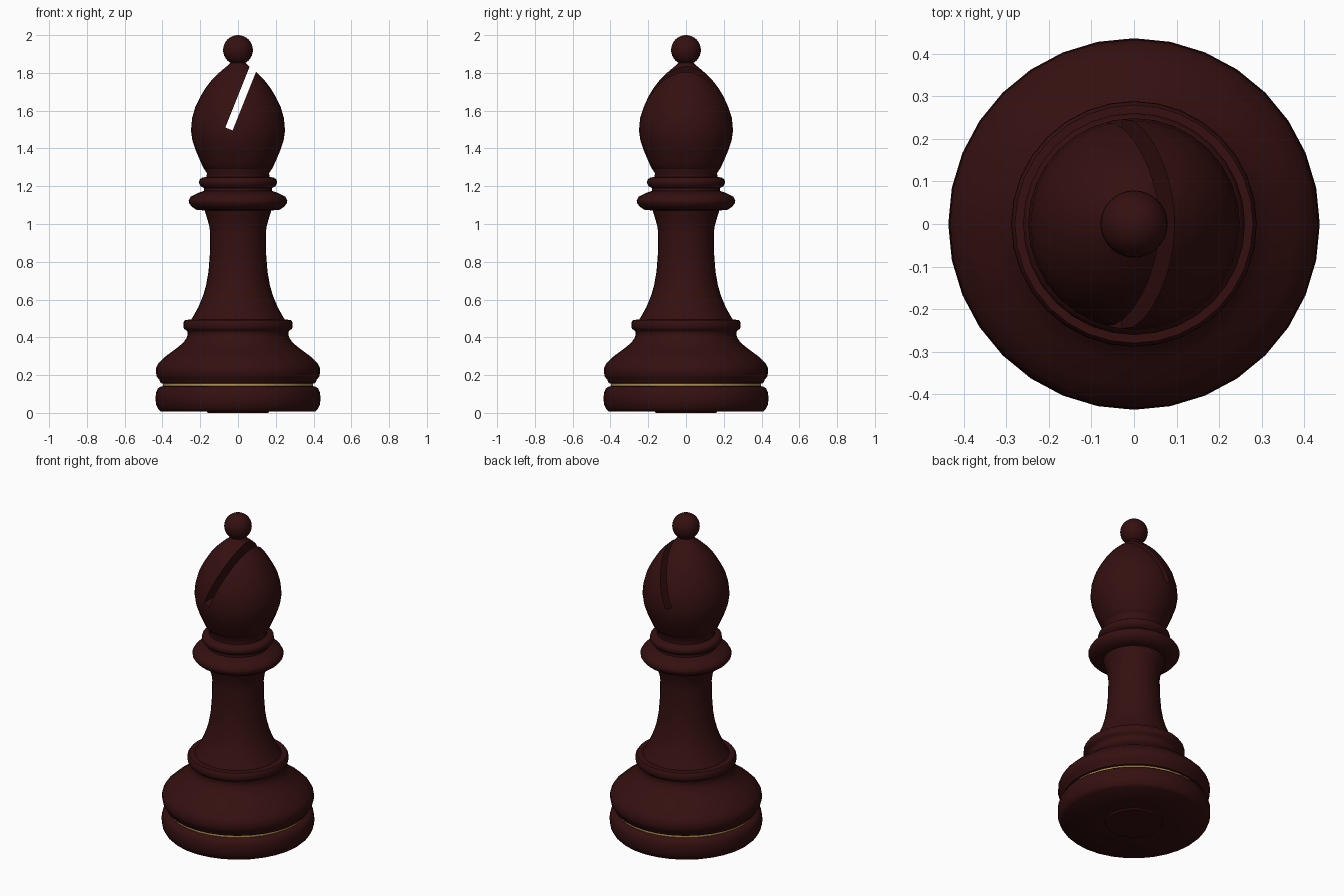
import bpy, bmesh, math
from mathutils import Matrix, Vector

cube = bpy.data.objects.get("Cube")
if cube:
    bpy.data.objects.remove(cube, do_unlink=True)


def material(name, rgb):
    m = bpy.data.materials.new(name)
    m.use_nodes = True
    m.diffuse_color = (*rgb, 1)
    m.node_tree.nodes["Principled BSDF"].inputs["Base Color"].default_value = (*rgb, 1)
    return m


wood = material("dark red wood", (0.035, 0.005, 0.005))
gold = material("gold", (0.45, 0.29, 0.08))


def make_object(name, bm, mat):
    bmesh.ops.recalc_face_normals(bm, faces=bm.faces[:])
    mesh = bpy.data.meshes.new(name)
    bm.to_mesh(mesh)
    bm.free()
    mesh.materials.append(mat)
    obj = bpy.data.objects.new(name, mesh)
    bpy.context.collection.objects.link(obj)
    return obj


def lathe(name, profile, mat, steps=32):
    """Spin a list of (radius, height) points around z into a closed solid."""
    bm = bmesh.new()
    points = [(0, profile[0][1])] + profile + [(0, profile[-1][1])]
    verts = [bm.verts.new((r, 0, z)) for r, z in points]
    edges = [bm.edges.new(pair) for pair in zip(verts, verts[1:])]
    bmesh.ops.spin(bm, geom=verts + edges, axis=(0, 0, 1), cent=(0, 0, 0),
                   angle=math.tau, steps=steps, use_duplicate=False)
    bmesh.ops.remove_doubles(bm, verts=bm.verts[:], dist=0.0005)
    return make_object(name, bm, mat)


def smooth(obj, degrees=50):
    bpy.ops.object.select_all(action="DESELECT")
    obj.select_set(True)
    bpy.context.view_layer.objects.active = obj
    bpy.ops.object.shade_smooth_by_angle(angle=math.radians(degrees))


# Foot: lower disc, with a slightly raised bottom edge
foot = lathe("foot", [(.16, 0), (.165, .008), (.41, .008), (.422, .02), (.434, .045), (.437, .075),
                      (.434, .108), (.424, .13), (.408, .14), (.39, .142)], wood)

# Thin inlaid band between the foot and the base
band = lathe("gold_band", [(.398, .138), (.398, .156)], gold)

# Base: bulging moulding, neck and rim
base = lathe("base", [(.39, .154), (.41, .158), (.416, .175), (.43, .192), (.435, .215), (.433, .24),
                      (.42, .265), (.38, .302), (.328, .34), (.288, .373), (.27, .4),
                      (.266, .425), (.27, .435), (.284, .443), (.289, .455),
                      (.288, .48), (.28, .492), (.25, .494)], wood)

# Stem: flared column
stem = lathe("stem", [(.25, .49), (.235, .515), (.21, .56), (.185, .62), (.168, .68), (.156, .75),
                      (.149, .84), (.147, .95), (.152, .99), (.165, 1.035),
                      (.179, 1.08)], wood)

# Collar: wide ring with a smaller ring above it
collar = lathe("collar", [(.18, 1.072), (.22, 1.075), (.245, 1.092), (.259, 1.11), (.261, 1.125),
                          (.25, 1.145), (.215, 1.163), (.18, 1.175), (.18, 1.19),
                          (.198, 1.2), (.207, 1.217), (.204, 1.235), (.19, 1.245),
                          (.166, 1.25), (.165, 1.27), (.178, 1.29), (.178, 1.3)], wood)

# Head: egg shape with a slanted slot cut right through
head = lathe("head", [(.165, 1.282), (.182, 1.295), (.196, 1.325), (.222, 1.385), (.241, 1.44),
                      (.249, 1.495), (.243, 1.56), (.226, 1.62), (.199, 1.675),
                      (.169, 1.724), (.135, 1.767), (.095, 1.805), (.063, 1.832),
                      (.042, 1.85), (.035, 1.87)], wood)
width, length = 0.042, 0.45
bm = bmesh.new()
bmesh.ops.create_cube(bm, size=1)
bmesh.ops.scale(bm, vec=(width, 1, length), verts=bm.verts)
bmesh.ops.translate(bm, vec=(0, 0, length / 2), verts=bm.verts)
place = Matrix.Translation(Vector((-.048, 0, 1.503))) @ Matrix.Rotation(math.radians(21.8), 4, "Y")
bmesh.ops.transform(bm, matrix=place, verts=bm.verts)
cutter = make_object("slot_cutter", bm, wood)
cutter.hide_render = True
cut = head.modifiers.new("slot", "BOOLEAN")
cut.operation, cut.object, cut.solver = "DIFFERENCE", cutter, "EXACT"
bpy.context.view_layer.objects.active = head
bpy.ops.object.modifier_apply(modifier=cut.name)
bpy.data.objects.remove(cutter, do_unlink=True)

# Finial ball
bm = bmesh.new()
bmesh.ops.create_uvsphere(bm, u_segments=32, v_segments=16, radius=.079,
                          matrix=Matrix.Translation((0, 0, 1.921)))
finial = make_object("finial_ball", bm, wood)

for part in (foot, band, base, stem, collar, head, finial):
    smooth(part)
